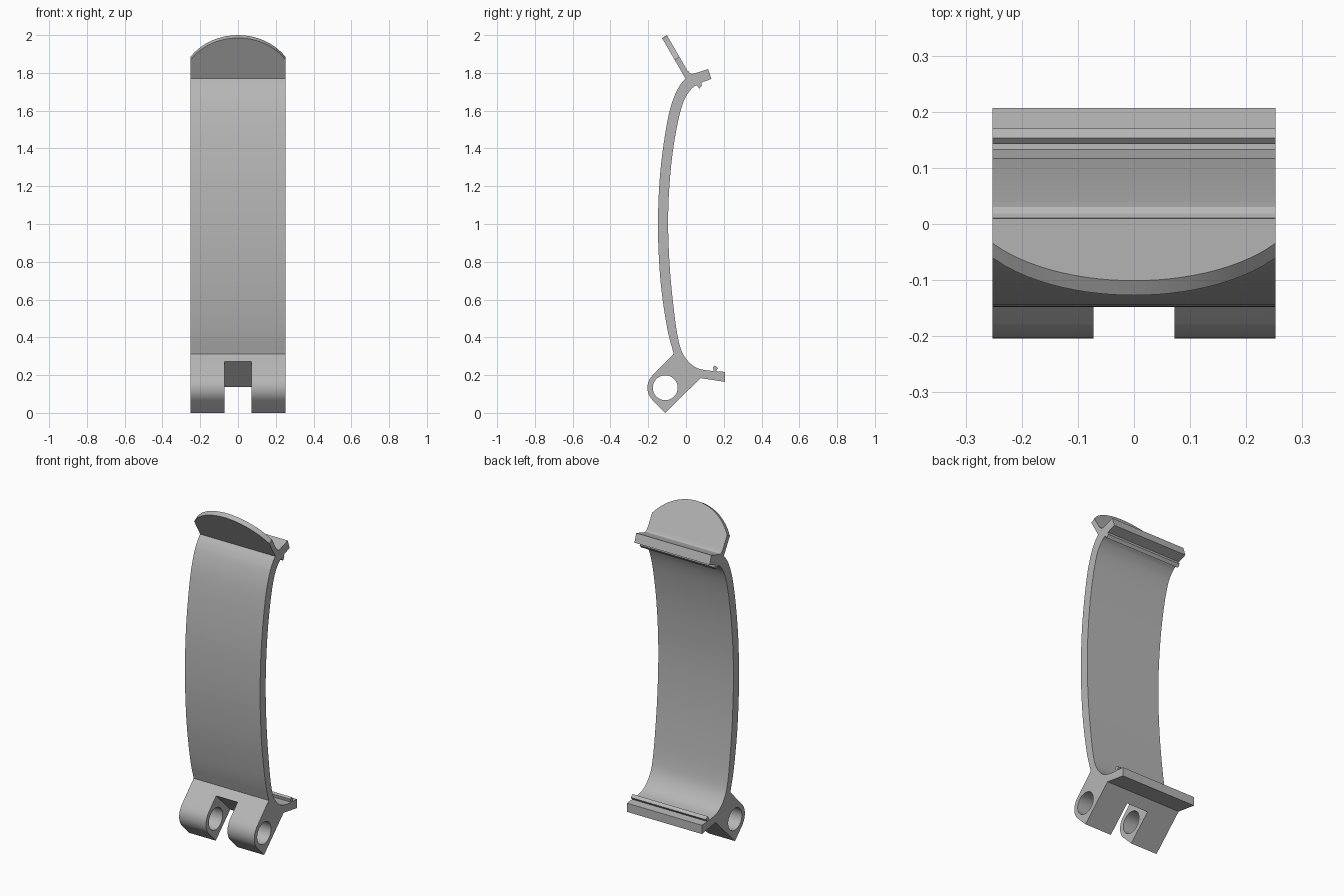
import bpy, bmesh, math
from mathutils import Vector

if "Cube" in bpy.data.objects:
    bpy.data.objects.remove(bpy.data.objects["Cube"])

HALF = 0.252                      # half width of the clip
S = math.sqrt(0.5)
PIN = Vector((-0.11, 0.133))      # hinge pin centre (y, z)
LUG_R = 0.094

grey = bpy.data.materials.new("light grey")
grey.diffuse_color = (0.47, 0.47, 0.47, 1)
grey.use_nodes = True
grey.node_tree.nodes["Principled BSDF"].inputs["Base Color"].default_value = grey.diffuse_color


def spline(pts, steps=4):
    """Smooth curve through (y, z) points."""
    p = [Vector(q) for q in pts]
    p = [2 * p[0] - p[1]] + p + [2 * p[-1] - p[-2]]
    out = []
    for a, b, c, d in zip(p, p[1:], p[2:], p[3:]):
        for i in range(steps):
            t = i / steps
            out.append(0.5 * (2 * b + (c - a) * t + (2 * a - 5 * b + 4 * c - d) * t * t
                              + (3 * b - a - 3 * c + d) * t ** 3))
    return out + [p[-2]]


def prism(name, corners, sweep):
    """Extrude a closed 3D outline along a vector."""
    bm = bmesh.new()
    face = bm.faces.new([bm.verts.new(c) for c in corners])
    top = bmesh.ops.extrude_face_region(bm, geom=[face])["geom"]
    bmesh.ops.translate(bm, vec=sweep, verts=[v for v in top if isinstance(v, bmesh.types.BMVert)])
    bmesh.ops.recalc_face_normals(bm, faces=bm.faces)
    mesh = bpy.data.meshes.new(name)
    bm.to_mesh(mesh)
    bm.free()
    mesh.materials.append(grey)
    obj = bpy.data.objects.new(name, mesh)
    bpy.context.collection.objects.link(obj)
    return obj


def side_prism(name, profile, half):
    return prism(name, [(-half, p[0], p[1]) for p in profile], (2 * half, 0, 0))


def activate(obj):
    bpy.ops.object.select_all(action='DESELECT')
    obj.select_set(True)
    bpy.context.view_layer.objects.active = obj


def cut(obj, cutter):
    mod = obj.modifiers.new("cut", 'BOOLEAN')
    mod.operation, mod.solver, mod.object = 'DIFFERENCE', 'EXACT', cutter
    activate(obj)
    bpy.ops.object.modifier_apply(modifier=mod.name)
    bpy.data.objects.remove(cutter)


def arc(centre, r, a0, a1, n):
    return [centre + r * Vector((math.cos(math.radians(a0 + (a1 - a0) * i / n)),
                                 math.sin(math.radians(a0 + (a1 - a0) * i / n)))) for i in range(n + 1)]


# Side profile, running clockwise from the underside of the hinge lug
lug = [(PIN.x, 0)] + arc(PIN, LUG_R, 225, 135, 10)
outer = spline([(-0.065, 0.313), (-0.098, 0.44), (-0.13, 0.65), (-0.145, 0.85), (-0.148, 1.03),
                (-0.14, 1.23), (-0.119, 1.42), (-0.09, 1.585), (-0.058, 1.685),
                (-0.03, 1.737), (-0.003, 1.77)])
top_lip = [(0.011, 1.812), (0.019, 1.8), (0.03, 1.795), (0.045, 1.797), (0.117, 1.82), (0.134, 1.768),
           (0.08, 1.748), (0.084, 1.733), (0.071, 1.716), (0.058, 1.733)]
inner = spline([(0.05, 1.732), (0.026, 1.712), (-0.008, 1.66), (-0.04, 1.553), (-0.072, 1.367),
                (-0.091, 1.15), (-0.094, 0.95), (-0.083, 0.731), (-0.061, 0.519), (-0.042, 0.395),
                (-0.02, 0.32), (0.018, 0.266), (0.062, 0.236), (0.114, 0.224)])
bottom_lip = [(0.147, 0.222), (0.143, 0.242), (0.153, 0.251), (0.17, 0.237), (0.157, 0.221),
              (0.207, 0.217), (0.207, 0.164), (0.077, 0.184)]
body = side_prism("clip_body", lug + outer + top_lip + inner + bottom_lip, HALF)

# Pin hole and the slot between the two lugs
cut(body, side_prism("pin_cutter", arc(PIN, 0.066, 0, 360, 40)[:-1], 0.5))
along, across = Vector((S, S)), Vector((S, -S))
slot = [PIN + along * a + across * b for a, b in ((0.1, -0.14), (0.1, 0.14), (-0.2, 0.14), (-0.2, -0.14))]
cut(body, side_prism("slot_cutter", slot, 0.072))

# Slanted finger tab with a rounded top edge
up = Vector((0, -0.5, math.sqrt(0.75)))
thick = Vector((0, math.sqrt(0.75), 0.5)) * 0.03
root = Vector((0, -0.003, 1.77))
R, LENGTH = 0.305, 0.248
edge = []
for i in range(25):
    x = -HALF + 2 * HALF * i / 24
    edge.append(root + up * (LENGTH - R + math.sqrt(R * R - x * x)) + Vector((x, 0, 0)))
base = root - up * 0.008
tab = prism("finger_tab", edge + [base + Vector((HALF, 0, 0)), base - Vector((HALF, 0, 0))], thick)

for obj in (body, tab):
    activate(obj)
    bpy.ops.object.shade_smooth_by_angle(angle=math.radians(25))
